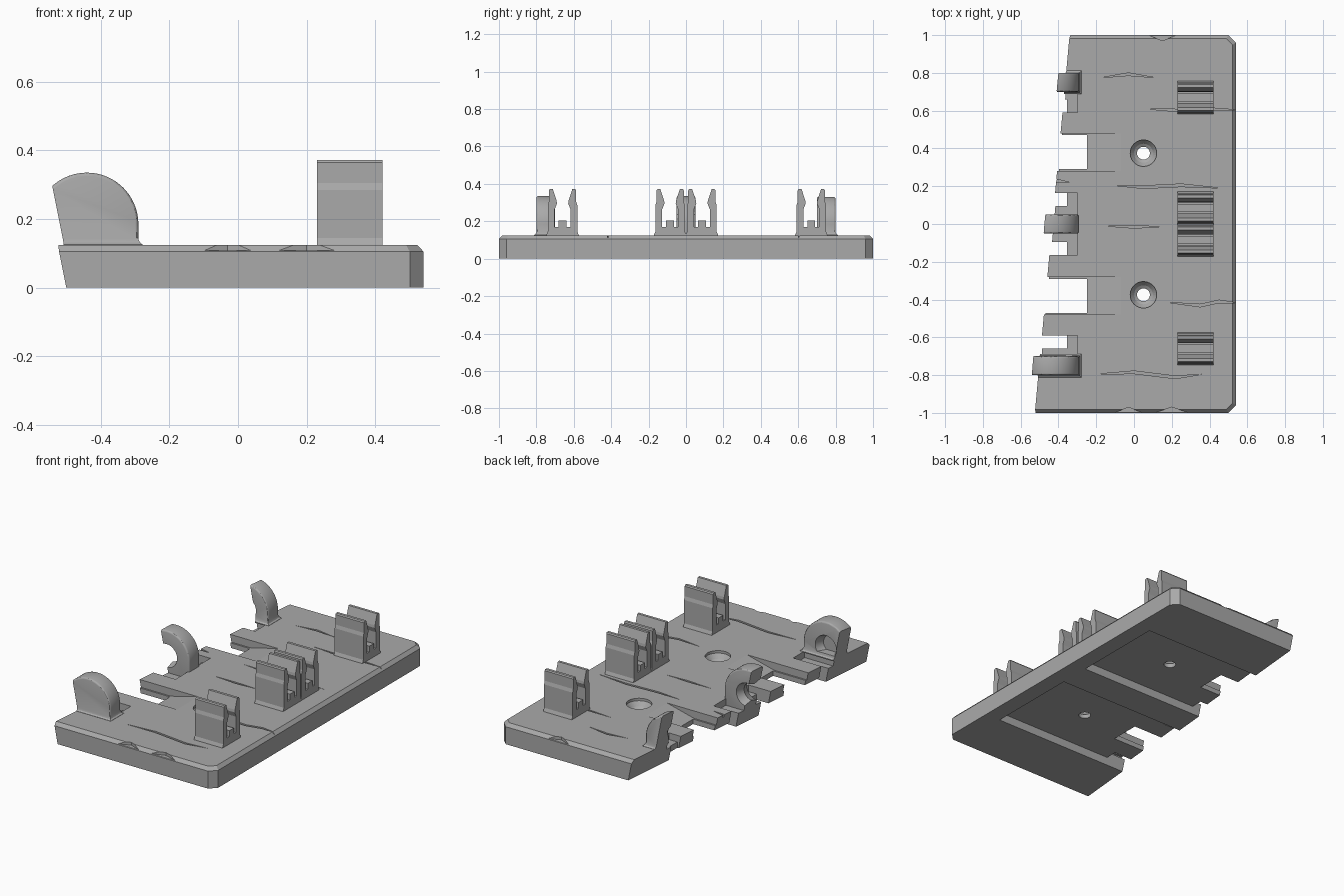
import bpy, bmesh, math

if "Cube" in bpy.data.objects:
    bpy.data.objects.remove(bpy.data.objects["Cube"])

mat = bpy.data.materials.new("mid grey")
mat.diffuse_color = (0.4, 0.4, 0.4, 1)
mat.use_nodes = True
mat.node_tree.nodes["Principled BSDF"].inputs["Base Color"].default_value = mat.diffuse_color


def add(name, bm):
    bmesh.ops.recalc_face_normals(bm, faces=bm.faces)
    me = bpy.data.meshes.new(name)
    bm.to_mesh(me)
    bm.free()
    me.materials.append(mat)
    ob = bpy.data.objects.new(name, me)
    bpy.context.collection.objects.link(ob)
    return ob


def loft(name, rings):
    """Closed solid through rings that have equal point counts."""
    bm = bmesh.new()
    vs = [[bm.verts.new(p) for p in r] for r in rings]
    n = len(vs[0])
    for a, b in zip(vs, vs[1:]):
        for i in range(n):
            j = (i + 1) % n
            bm.faces.new((a[i], a[j], b[j], b[i]))
    bm.faces.new(vs[0])
    bm.faces.new(vs[-1])
    return add(name, bm)


def box(name, x0, x1, y0, y1, z0, z1):
    q = [(x0, y0), (x1, y0), (x1, y1), (x0, y1)]
    return loft(name, [[(x, y, z) for x, y in q] for z in (z0, z1)])


def apply(ob, kind, **props):
    m = ob.modifiers.new(kind, kind)
    for k, v in props.items():
        setattr(m, k, v)
    bpy.context.view_layer.objects.active = ob
    bpy.ops.object.modifier_apply(modifier=m.name)


def combine(ob, other, op='DIFFERENCE'):
    apply(ob, 'BOOLEAN', object=other, operation=op, solver='EXACT')
    bpy.data.objects.remove(other)


def circle(r, n=40):
    return [(r * math.cos(2 * math.pi * i / n), r * math.sin(2 * math.pi * i / n)) for i in range(n)]


def slant_cut(ob):
    """Trim the left side along one slanted plane."""
    rings = [[(x if x < -1 else -0.5 - 0.2 * z + 0.092 * (y + 1), y, z)
              for x, y in ((-2, -1.5), (0, -1.5), (0, 1.5), (-2, 1.5))] for z in (-0.5, 0.8)]
    combine(ob, loft("cutter", rings))


# Plate with clipped right corners and a chamfered top rim
def outline(d, z):
    e = 0.04 - 0.4 * d
    return [(-0.8, -1 + d, z), (0.54 - d - e, -1 + d, z), (0.54 - d, -1 + d + e, z),
            (0.54 - d, 1 - d - e, z), (0.54 - d - e, 1 - d, z), (-0.8, 1 - d, z)]


plate = loft("base_plate", [outline(0, 0), outline(0, 0.105), outline(0.018, 0.125)])

for s in (1, -1):
    def side_box(x0, x1, y0, y1, z0, z1):
        lo, hi = sorted((s * y0, s * y1))
        combine(plate, box("cutter", x0, x1, lo, hi, z0, z1))

    # Underside pocket open to the left
    side_box(-1, 0.44, 0.095, 0.66, -0.1, 0.05)
    # Through notch between the two tongues
    side_box(-1, -0.25, 0.29, 0.47, -0.1, 0.3)
    # Hinge clearances with a lower ledge
    side_box(-1, -0.30, 0.59, 0.70, 0.085, 0.3)
    side_box(-1, -0.355, 0.59, 0.66, -0.1, 0.3)
    side_box(-1, -0.30, -0.01, 0.165, 0.085, 0.3)
    side_box(-1, -0.355, 0.095, 0.165, -0.1, 0.3)
    # Ramp sinking toward the notch
    ramp = [(-0.07, 0.125), (-0.05, 0.2), (-1, 0.2), (-1, 0.08), (-0.25, 0.08)]
    combine(plate, loft("cutter", [[(x, s * y, z) for x, z in ramp] for y in (0.28, 0.48)]))
    # Countersunk screw hole
    hole = [(0.034, -0.1), (0.034, 0.075), (0.05, 0.085), (0.07, 0.11), (0.07, 0.2)]
    combine(plate, loft("cutter", [[(0.05 + x, s * 0.375 + y, z) for x, y in circle(r)] for r, z in hole]))

# Shallow jagged cracks in the top
cracks = [
    [(-0.17, 0.775), (-0.03, 0.793), (0.11, 0.775)],
    [(0.06, 0.61), (0.25, 0.60), (0.40, 0.608), (0.56, 0.603)],
    [(-0.11, 0.205), (0.05, 0.195), (0.25, 0.205), (0.46, 0.19)],
    [(-0.16, -0.01), (0, -0.015), (0.14, -0.015)],
    [(0.18, -0.415), (0.35, -0.432), (0.45, -0.41), (0.56, -0.42)],
    [(-0.2, -0.795), (0, -0.785), (0.22, -0.812), (0.36, -0.795)],
    [(-0.45, 0.235), (-0.40, 0.228), (-0.34, 0.22)],
]
for path in cracks:
    mid = path[1:-1]
    ring = [path[0]] + [(x, y - 0.007) for x, y in mid] + [path[-1]] + [(x, y + 0.007) for x, y in mid[::-1]]
    combine(plate, loft("cutter", [[(x, y, z) for x, y in ring] for z in (0.112, 0.14)]))

# Chips along the front and back rims
for x, w, s in ((-0.03, 0.1, -1), (0.2, 0.12, -1), (0.15, 0.1, 1)):
    tri = [(x - w, s * 1.01), (x, s * 0.97), (x + w, s * 1.01)]
    combine(plate, loft("cutter", [[(a, b, z) for a, b in tri] for z in (0.108, 0.2)]))
slant_cut(plate)

# Hinge ears: rounded lugs with a pivot socket, trimmed by the slant
CX, CZ, R = -0.44, 0.185, 0.15
arc = [(CX + R * math.cos(math.radians(a)), CZ + R * math.sin(math.radians(a))) for a in range(0, 181, 5)]
profile = [(-0.59, 0.02), (-0.29, 0.02)] + arc
for name, y, sockets in (("front_hinge_ear", -0.75, [1]), ("middle_hinge_ear", 0, [1, -1]),
                         ("back_hinge_ear", 0.75, [-1])):
    ear = loft(name, [[(x, y + d, z) for x, z in profile] for d in (-0.05, 0.05)])
    apply(ear, 'BEVEL', width=0.01, segments=3, limit_method='ANGLE', angle_limit=math.radians(60))
    for s in sockets:
        depth = -0.01 if len(sockets) == 2 else 0.0
        cone = [(0.05, depth), (0.07, 0.05), (0.07, 0.1)]
        combine(ear, loft("cutter", [[(CX + a, y + s * d, CZ + b) for a, b in circle(r)] for r, d in cone]))
    # Flared foot
    foot = loft("foot", [[(x, y + b, z) for x, b in ((-0.6, -h), (-0.29 + h - 0.05, -h),
                                                     (-0.29 + h - 0.05, h), (-0.6, h))]
                         for h, z in ((0.062, 0.12), (0.062, 0.126), (0.054, 0.132), (0.049, 0.145))])
    if y:
        combine(ear, foot, 'UNION')
    else:
        bpy.data.objects.remove(foot)
    slant_cut(ear)
    ear.select_set(True)
    bpy.context.view_layer.objects.active = ear
    bpy.ops.object.shade_smooth_by_angle(angle=math.radians(30))
    ear.select_set(False)

# Snap clips: two barbed prongs with a small stop between them
half = [(0.088, 0.12), (0.086, 0.128), (0.079, 0.145), (0.079, 0.285), (0.073, 0.305), (0.073, 0.365),
        (0.068, 0.372), (0.052, 0.372), (0.032, 0.31), (0.030, 0.295), (0.042, 0.265), (0.042, 0.17),
        (0.021, 0.17), (0.021, 0.205)]
clip = half + [(-y, z) for y, z in half[::-1]]
for name, c in (("front_clip", -0.66), ("middle_clip_a", -0.085), ("middle_clip_b", 0.085), ("back_clip", 0.67)):
    loft(name, [[(x, c + y, z) for y, z in clip] for x in (0.23, 0.42)])
